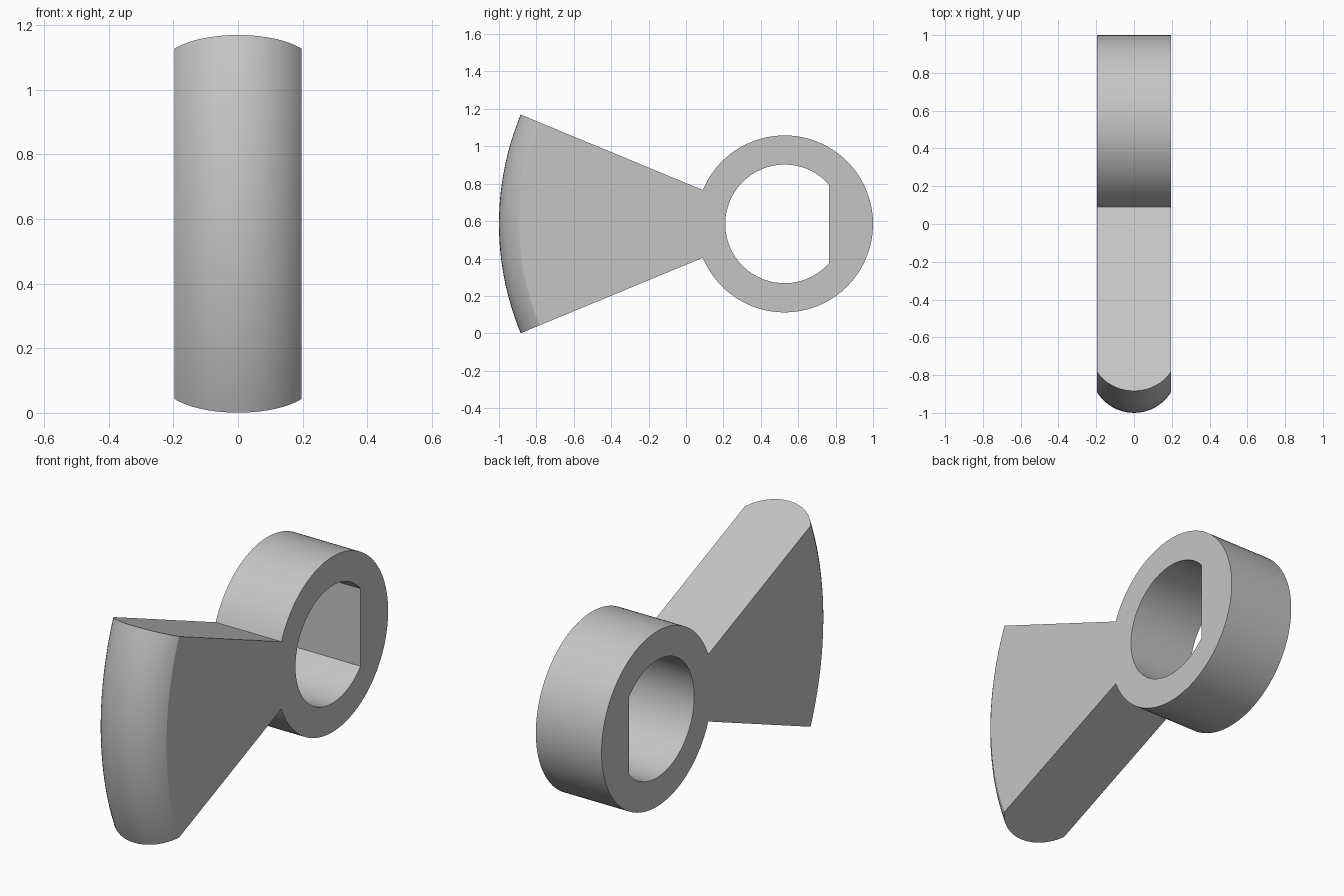
import bpy, bmesh
from math import sin, cos, acos, pi, radians, sqrt

if "Cube" in bpy.data.objects:
    bpy.data.objects.remove(bpy.data.objects["Cube"], do_unlink=True)

# Shared dimensions: everything radiates from the hub centre
CY, CZ = 0.527, 0.585
HALF_WIDTH = 0.196
RING_R, HOLE_R, FLAT = 0.473, 0.317, 0.238
TIP_R, EDGE_R = 1.527, 1.417
SPREAD = radians(22.5)
ROWS = 20


def arc(radius, start, end, steps):
    """Points (y, z) on an arc about the hub centre."""
    angles = [start + (end - start) * i / steps for i in range(steps + 1)]
    return [(CY + radius * cos(a), CZ + radius * sin(a)) for a in angles]


def outline(x):
    """Fan and ring outline; the fan tip is crowned across the width."""
    sag = TIP_R - EDGE_R
    crown = (HALF_WIDTH ** 2 + sag ** 2) / (2 * sag)
    tip = TIP_R - crown + sqrt(crown ** 2 - x ** 2)
    return (arc(tip, pi - SPREAD, pi + SPREAD, 32)
            + arc(RING_R, pi + SPREAD, 3 * pi - SPREAD, 96))


def add_loop(bm, points, x):
    verts = [bm.verts.new((x, y, z)) for y, z in points]
    for i, v in enumerate(verts):
        bm.edges.new((verts[i - 1], v))
    return verts


def skin(bm, a, b):
    for i in range(len(a)):
        bm.faces.new((a[i - 1], a[i], b[i], b[i - 1]))


def edges_of(bm, verts):
    return [bm.edges.get((verts[i - 1], v)) for i, v in enumerate(verts)]


bm = bmesh.new()

# Outer skin, in rows across the width
rows = []
for k in range(ROWS + 1):
    x = -HALF_WIDTH * cos(pi * k / ROWS)
    rows.append(add_loop(bm, outline(x), x))
for a, b in zip(rows, rows[1:]):
    skin(bm, a, b)

# D-shaped bore
half = acos(FLAT / HOLE_R)
bore = arc(HOLE_R, half, 2 * pi - half, 80)
bores = [add_loop(bm, bore, x) for x in (-HALF_WIDTH, HALF_WIDTH)]
skin(bm, *bores)

# Flat sides around the bore
for outer, inner in ((rows[0], bores[0]), (rows[-1], bores[1])):
    bmesh.ops.triangle_fill(bm, use_beauty=True, use_dissolve=False,
                            edges=edges_of(bm, outer) + edges_of(bm, inner))
bmesh.ops.recalc_face_normals(bm, faces=bm.faces)

mesh = bpy.data.meshes.new("fan_lever")
bm.to_mesh(mesh)
bm.free()
lever = bpy.data.objects.new("fan_lever", mesh)
bpy.context.collection.objects.link(lever)

# Plain grey finish
grey = bpy.data.materials.new("light_grey")
grey.use_nodes = True
colour = (0.56, 0.56, 0.56, 1)
grey.diffuse_color = colour
grey.node_tree.nodes["Principled BSDF"].inputs["Base Color"].default_value = colour
mesh.materials.append(grey)

bpy.ops.object.select_all(action='DESELECT')
lever.select_set(True)
bpy.context.view_layer.objects.active = lever
bpy.ops.object.shade_smooth_by_angle(angle=radians(25))
